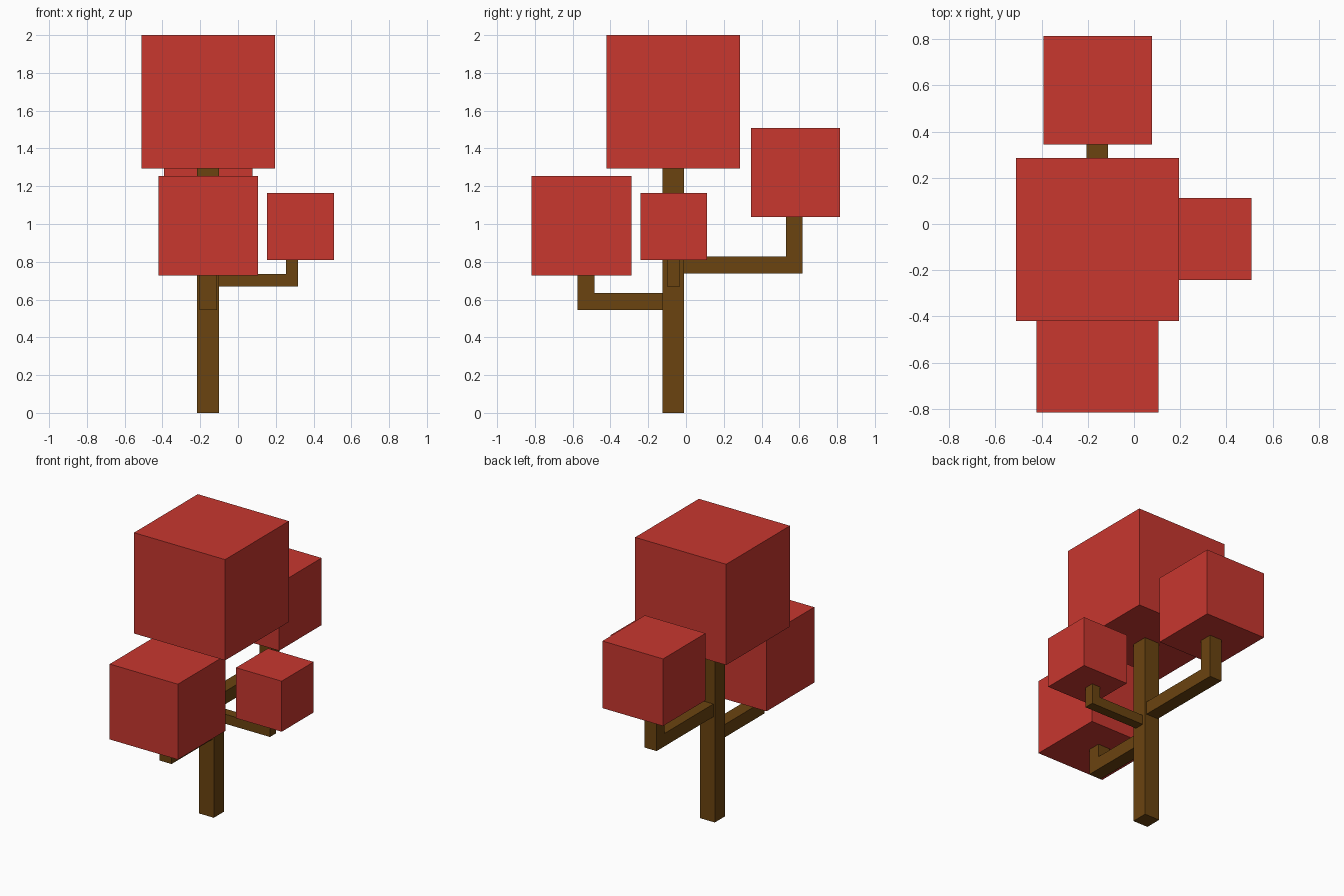
import bpy, bmesh
from mathutils import Vector

if "Cube" in bpy.data.objects:
    bpy.data.objects.remove(bpy.data.objects["Cube"])


def material(name, rgb):
    m = bpy.data.materials.new(name)
    m.diffuse_color = (*rgb, 1)
    m.use_nodes = True
    m.node_tree.nodes["Principled BSDF"].inputs["Base Color"].default_value = m.diffuse_color
    return m


WOOD = material("wood", (0.145, 0.057, 0.005))
LEAF = material("leaves", (0.58, 0.038, 0.028))


def prism(name, points, depth, mat):
    """Extrude a flat outline along a depth vector."""
    bm = bmesh.new()
    face = bm.faces.new([bm.verts.new(p) for p in points])
    new = bmesh.ops.extrude_face_region(bm, geom=[face])["geom"]
    bmesh.ops.translate(bm, vec=Vector(depth),
                        verts=[g for g in new if isinstance(g, bmesh.types.BMVert)])
    bmesh.ops.recalc_face_normals(bm, faces=bm.faces)
    mesh = bpy.data.meshes.new(name)
    bm.to_mesh(mesh)
    bm.free()
    mesh.materials.append(mat)
    obj = bpy.data.objects.new(name, mesh)
    bpy.context.collection.objects.link(obj)
    return obj


def box(name, lo, hi, mat):
    (x0, y0, z0), (x1, y1, z1) = lo, hi
    return prism(name, [(x0, y0, z0), (x1, y0, z0), (x1, y1, z0), (x0, y1, z0)],
                 (0, 0, z1 - z0), mat)


def branch(name, axis, side, start, inner, outer, z0, z1, top):
    """L-shaped limb: runs out along an axis, then turns up."""
    outline = [(start, z0), (outer, z0), (outer, top), (inner, top), (inner, z1), (start, z1)]
    a, b = side
    if axis == "x":
        return prism(name, [(u, a, z) for u, z in outline], (0, b - a, 0), WOOD)
    return prism(name, [(a, u, z) for u, z in outline], (b - a, 0, 0), WOOD)


# Trunk
box("trunk", (-0.216, -0.125, 0), (-0.10, -0.01, 1.297), WOOD)

# Branches
branch("front_branch", "y", (-0.205, -0.112), -0.12, -0.485, -0.575, 0.545, 0.635, 0.727)
branch("back_branch", "y", (-0.205, -0.112), -0.015, 0.53, 0.618, 0.737, 0.827, 1.04)
branch("right_branch", "x", (-0.10, -0.033), -0.105, 0.254, 0.318, 0.668, 0.735, 0.81)

# Leaf cubes: low corner and edge length
for name, lo, size in (
    ("top_leaves", (-0.511, -0.421, 1.294), 0.706),
    ("front_leaves", (-0.422, -0.817, 0.727), 0.528),
    ("back_leaves", (-0.393, 0.345, 1.038), 0.470),
    ("right_leaves", (0.154, -0.242, 0.81), 0.354),
):
    box(name, lo, [c + size for c in lo], LEAF)
